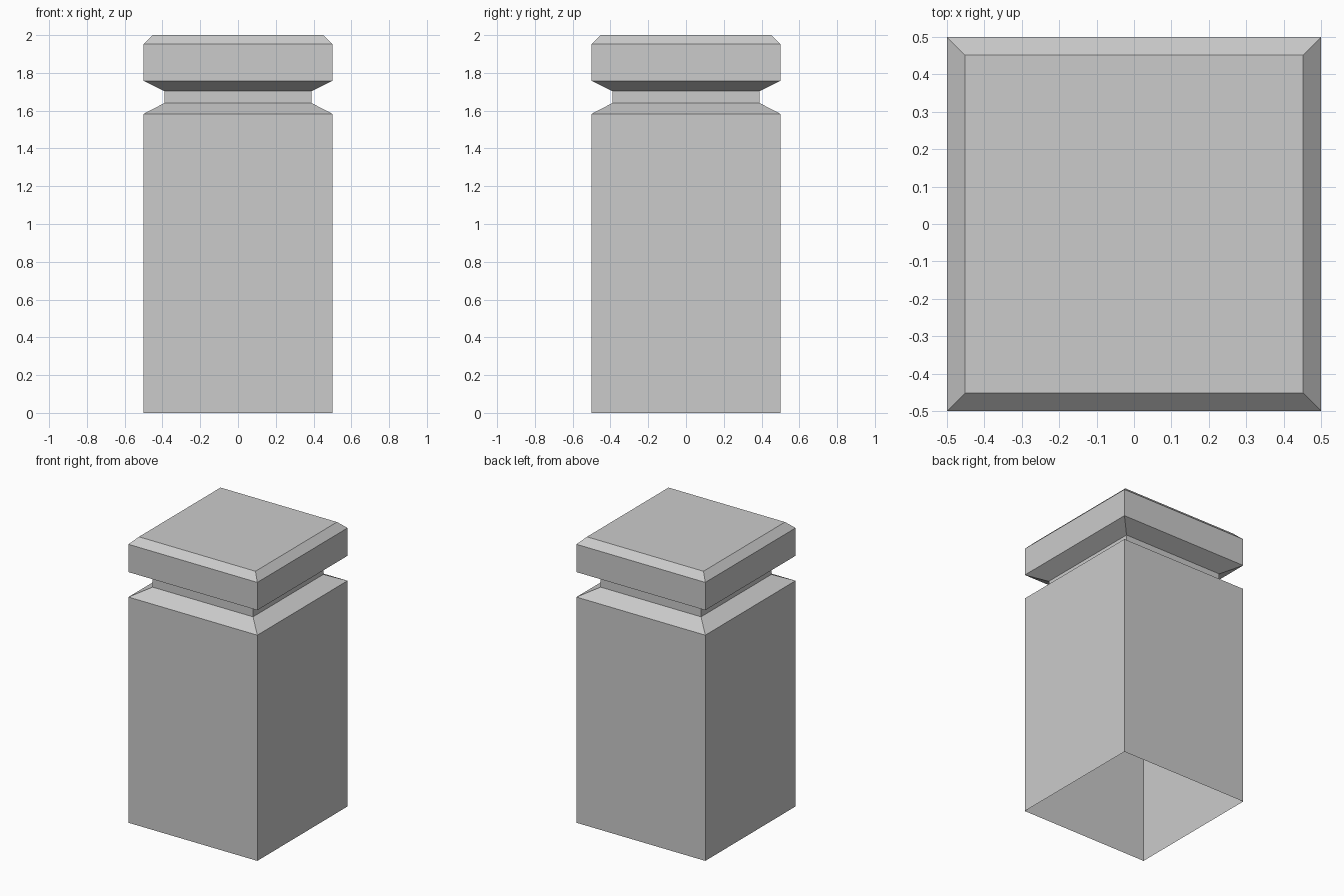
import bpy, bmesh

if "Cube" in bpy.data.objects:
    bpy.data.objects.remove(bpy.data.objects["Cube"])

# Half-width and height of each square ring, bottom to top
PROFILE = [(0.5, 0.0), (0.5, 1.583), (0.39, 1.64), (0.39, 1.703),
           (0.5, 1.758), (0.5, 1.953), (0.452, 2.0)]
CORNERS = [(-1, -1), (1, -1), (1, 1), (-1, 1)]

bm = bmesh.new()
rings = [[bm.verts.new((sx * w, sy * w, z)) for sx, sy in CORNERS]
         for w, z in PROFILE]

# Shaft, neck groove and chamfered cap sides
for low, high in zip(rings, rings[1:]):
    for i in range(4):
        j = (i + 1) % 4
        bm.faces.new((low[i], low[j], high[j], high[i]))

# Flat top; the underside stays open
bm.faces.new(rings[-1])

mesh = bpy.data.meshes.new("bollard_post")
bm.to_mesh(mesh)
bm.free()
post = bpy.data.objects.new("bollard_post", mesh)
bpy.context.collection.objects.link(post)
